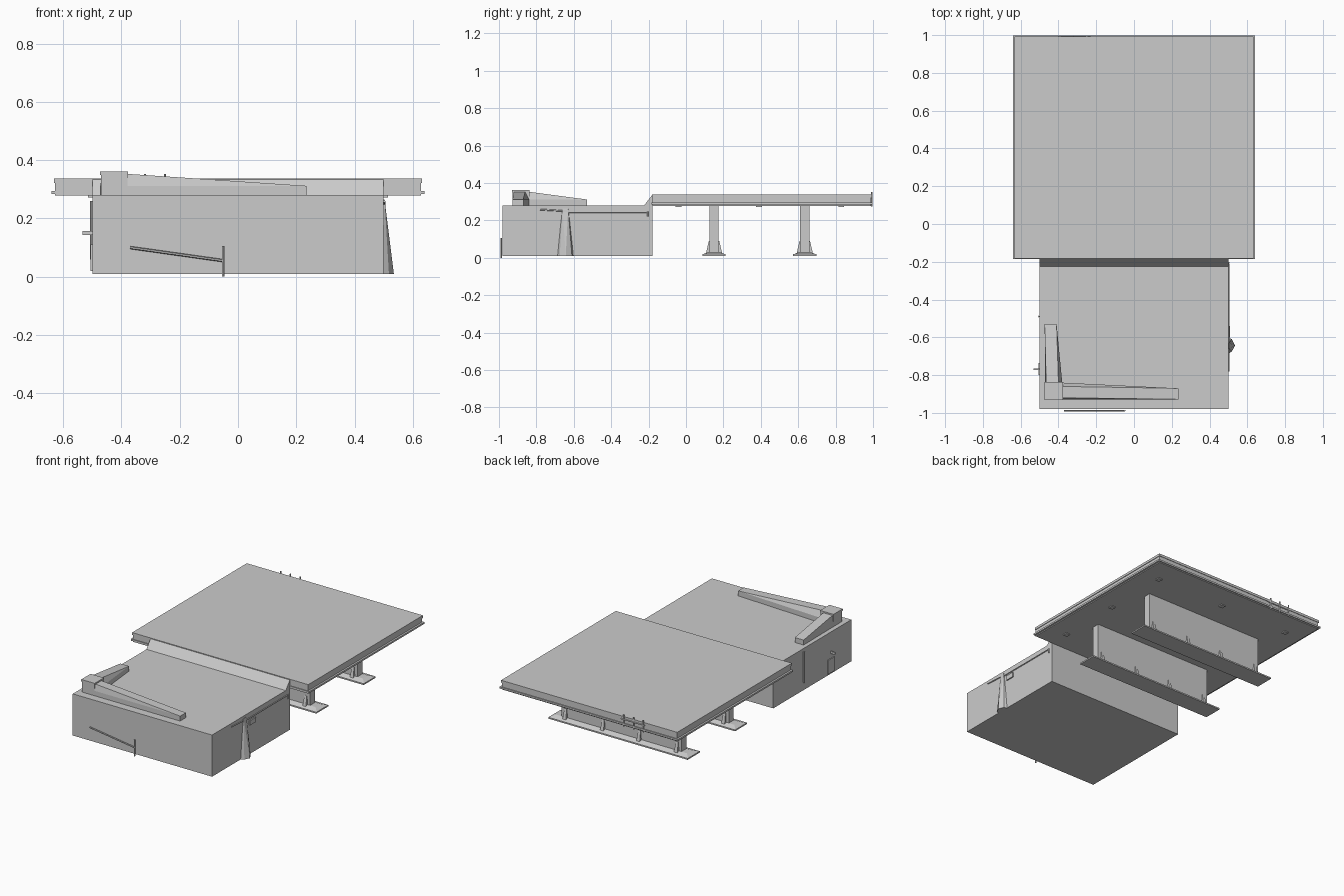
import bpy, bmesh, math
from mathutils import Vector


def hull(name, pts):
    """Convex solid around a few corner points."""
    bm = bmesh.new()
    for p in pts:
        bm.verts.new(p)
    bmesh.ops.convex_hull(bm, input=bm.verts)
    bmesh.ops.dissolve_limit(bm, angle_limit=0.01, verts=bm.verts, edges=bm.edges)
    bmesh.ops.recalc_face_normals(bm, faces=bm.faces)
    me = bpy.data.meshes.new(name)
    bm.to_mesh(me)
    bm.free()
    ob = bpy.data.objects.new(name, me)
    bpy.context.collection.objects.link(ob)
    return ob


def rect(x0, x1, y0, y1, z):
    return [(x, y, z) for x in (x0, x1) for y in (y0, y1)]


def box(name, x0, x1, y0, y1, z0, z1):
    return hull(name, rect(x0, x1, y0, y1, z0) + rect(x0, x1, y0, y1, z1))


def rod(name, a, b, r=0.004):
    a, b = Vector(a), Vector(b)
    bpy.ops.mesh.primitive_cylinder_add(vertices=6, radius=r, depth=(b - a).length,
                                        location=(a + b) / 2)
    ob = bpy.context.object
    ob.name = name
    ob.rotation_euler = (b - a).to_track_quat('Z', 'Y').to_euler()
    return ob


# Shop building
box("building", -0.5, 0.5, -0.98, -0.18, 0.01, 0.28)

# Canopy: slab, stepped fascia trim and slope down to the building roof
box("canopy_slab", -0.628, 0.628, -0.18, 0.99, 0.278, 0.338)
box("canopy_lower_lip", -0.64, 0.64, -0.185, 0.997, 0.284, 0.295)
box("canopy_upper_trim", -0.632, 0.632, -0.183, 0.993, 0.322, 0.338)
hull("canopy_slope", rect(-0.5, 0.5, -0.225, -0.17, 0.279) + [(s, y, 0.337)
     for s in (-0.5, 0.5) for y in (-0.18, -0.17)])

# Two islands: chamfered kerb, supporting wall and small guards
for i, y in enumerate((0.15, 0.635)):
    box(f"island_kerb_{i}", -0.5, 0.5, y - 0.062, y + 0.062, 0.011, 0.02)
    hull(f"island_kerb_top_{i}", rect(-0.5, 0.5, y - 0.058, y + 0.058, 0.02)
         + rect(-0.47, 0.47, y - 0.026, y + 0.026, 0.032))
    box(f"island_wall_{i}", -0.43, 0.43, y - 0.025, y + 0.025, 0.03, 0.28)
    for x in (-0.4, -0.13, 0.13, 0.4):
        for s in (-1, 1):
            hull(f"island_guard_{i}", rect(x - 0.012, x + 0.012, y + s * 0.025, y + s * 0.043, 0.025)
                 + rect(x - 0.008, x + 0.008, y + s * 0.025, y + s * 0.028, 0.09))

# Ceiling lights
for x in (-0.5, 0, 0.5):
    for y in (-0.04, 0.39, 0.83):
        box("ceiling_light", x - 0.015, x + 0.015, y - 0.015, y + 0.015, 0.272, 0.28)

# Rooftop corner unit with two tapering ducts
box("corner_unit", -0.47, -0.38, -0.928, -0.838, 0.28, 0.355)
box("corner_unit_cap", -0.473, -0.377, -0.931, -0.836, 0.35, 0.362)
hull("long_duct", [(-0.38, y, z) for y in (-0.928, -0.84) for z in (0.28, 0.312)]
     + [(-0.38, y, 0.353) for y in (-0.92, -0.86)]
     + [(0.235, y, z) for y in (-0.928, -0.87) for z in (0.28, 0.312)])
hull("short_duct", [(x, -0.838, z) for x in (-0.47, -0.38) for z in (0.28, 0.312)]
     + [(x, -0.838, 0.353) for x in (-0.465, -0.4)]
     + [(x, -0.53, z) for x in (-0.473, -0.41) for z in (0.28, 0.312)])

# Front rail
rod("front_post", (-0.05, -0.988, 0.0), (-0.05, -0.988, 0.105), 0.005)
rod("front_rail", (-0.37, -0.988, 0.1), (-0.05, -0.988, 0.055), 0.005)

# Right wall: flared downpipe, meter box and conduit
hull("flared_downpipe", rect(0.495, 0.503, -0.66, -0.63, 0.265)
     + [(0.495, -0.69, 0.01), (0.495, -0.6, 0.01), (0.518, -0.675, 0.01),
        (0.518, -0.61, 0.01), (0.535, -0.643, 0.01)])
box("right_meter_box", 0.49, 0.508, -0.6, -0.54, 0.2, 0.23)
rod("right_conduit", (0.502, -0.64, 0.245), (0.502, -0.21, 0.245))
rod("right_upper_conduit", (0.502, -0.78, 0.258), (0.502, -0.64, 0.25))
rod("right_drop_pipe", (0.502, -0.205, 0.22), (0.502, -0.205, 0.248))

# Left wall: hatch, bracket and pipe
box("left_hatch", -0.506, -0.49, -0.8, -0.735, 0.02, 0.11)
box("left_bracket", -0.533, -0.49, -0.773, -0.765, 0.143, 0.157)
rod("left_pipe", (-0.504, -0.49, 0.06), (-0.504, -0.49, 0.26), 0.005)

# Small bracket on the rear fascia
rod("rear_bracket_bar", (-0.4, 0.994, 0.32), (-0.23, 0.994, 0.32))
for x in (-0.39, -0.32, -0.25):
    rod("rear_bracket_stem", (x, 0.994, 0.275), (x, 0.994, 0.352))
